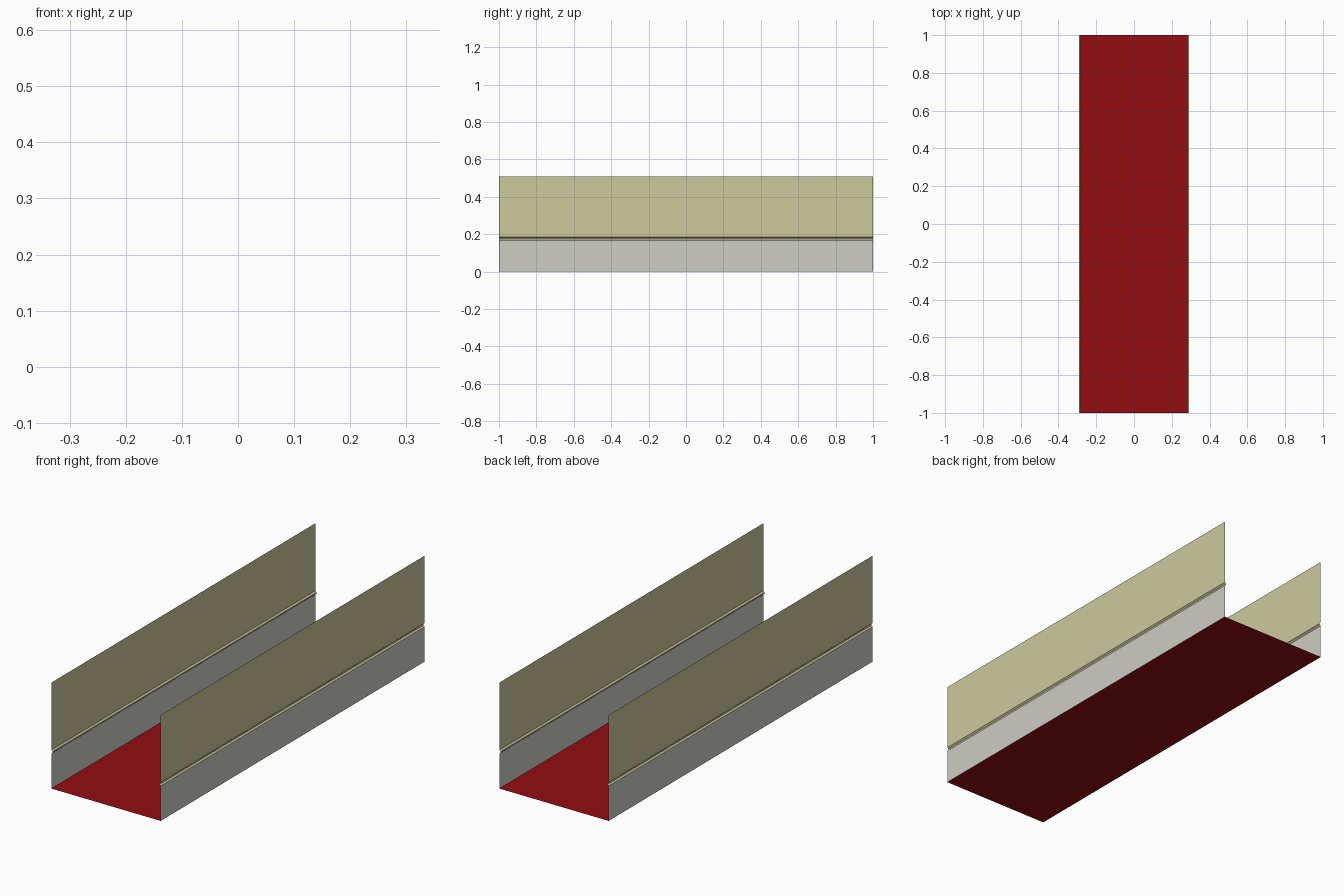
import bpy

if "Cube" in bpy.data.objects:
    bpy.data.objects.remove(bpy.data.objects["Cube"])

HALF_W, HALF_L, HEIGHT = 0.29, 1.0, 0.508
RAIL_LOW, RAIL_HIGH, RAIL_DEPTH = 0.167, 0.185, 0.007


def material(name, rgb):
    mat = bpy.data.materials.new(name)
    mat.diffuse_color = (*rgb, 1)
    mat.use_nodes = True
    mat.node_tree.nodes["Principled BSDF"].inputs["Base Color"].default_value = mat.diffuse_color
    return mat


red = material("carpet red", (0.29, 0.004, 0.005))
grey = material("wainscot grey", (0.61, 0.61, 0.555))
cream = material("wall cream", (0.61, 0.585, 0.34))


def sheet(name, profile, mat):
    """Run an open x-z profile along the corridor as a thin sheet."""
    verts = [(x, y, z) for x, z in profile for y in (-HALF_L, HALF_L)]
    faces = [(2 * i, 2 * i + 1, 2 * i + 3, 2 * i + 2) for i in range(len(profile) - 1)]
    mesh = bpy.data.meshes.new(name)
    mesh.from_pydata(verts, [], faces)
    mesh.materials.append(mat)
    obj = bpy.data.objects.new(name, mesh)
    bpy.context.collection.objects.link(obj)
    return obj


# Floor, facing up
floor = sheet("floor", [(HALF_W, 0), (-HALF_W, 0)], red)
floor.data.flip_normals()

# Two walls, each with a small rail standing inwards
for side, label in ((-1, "left"), (1, "right")):
    x, rail_x = side * HALF_W, side * (HALF_W - RAIL_DEPTH)
    parts = [
        sheet(label + "_lower_wall", [(x, 0), (x, RAIL_LOW)], grey),
        sheet(label + "_rail", [(x, RAIL_LOW), (rail_x, RAIL_LOW + 0.006),
                                (rail_x, RAIL_HIGH - 0.006), (x, RAIL_HIGH)], cream),
        sheet(label + "_upper_wall", [(x, RAIL_HIGH), (x, HEIGHT)], cream),
    ]
    # Normals point into the corridor
    for part in parts:
        if part.data.polygons[0].normal.x * side > 0:
            part.data.flip_normals()

if floor.data.polygons[0].normal.z < 0:
    floor.data.flip_normals()
